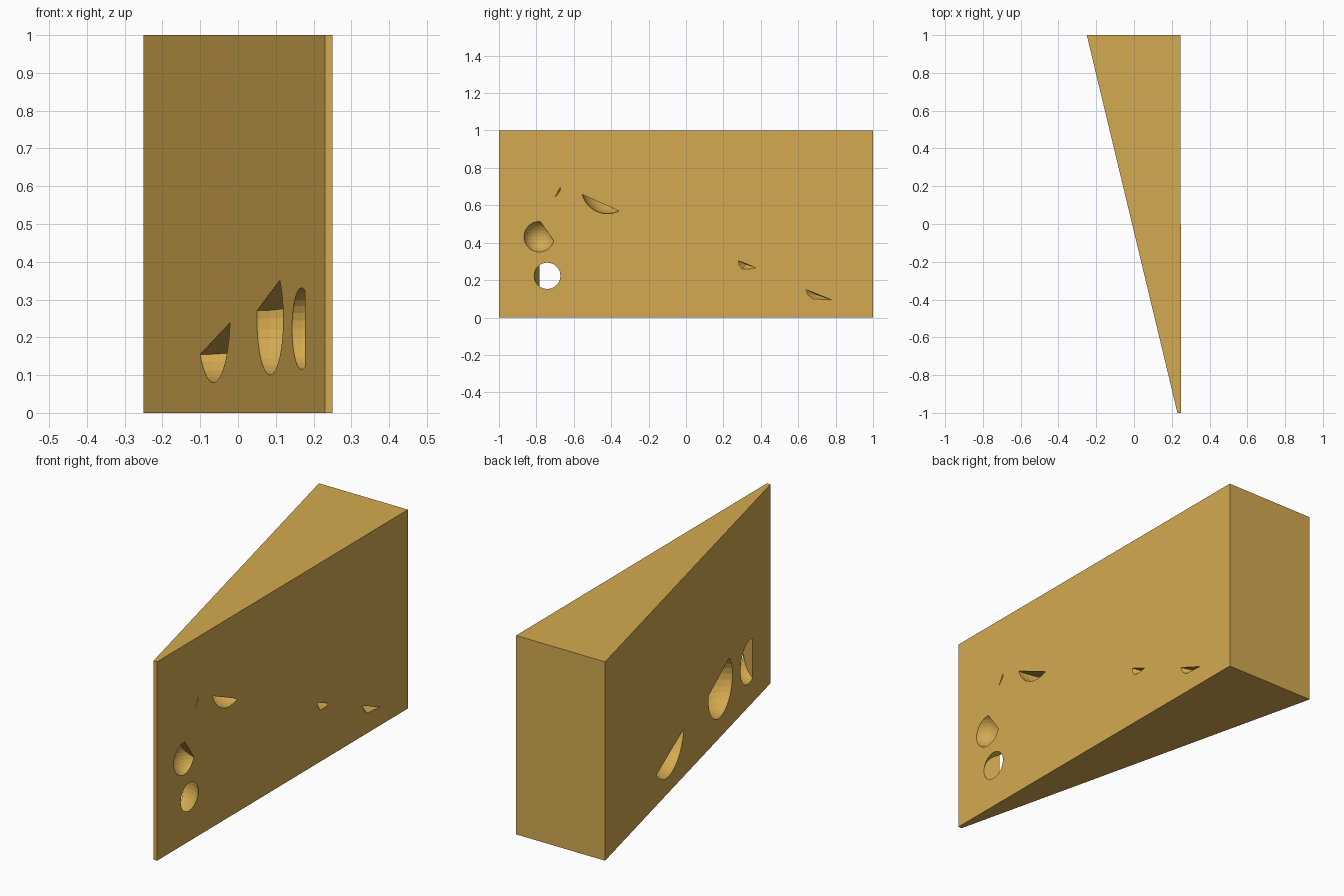
import bpy, bmesh
from mathutils import Vector, Matrix

if "Cube" in bpy.data.objects:
    bpy.data.objects.remove(bpy.data.objects["Cube"])

RIGHT = Vector((1, 0.0025, 0)).normalized()
LEFT = Vector((-1, -0.24, 0)).normalized()


def on_face(face, y, z):
    """Point on the right or left side of the wedge at a given y and z."""
    x = 0.2475 - 0.0025 * y if face is RIGHT else -0.01 - 0.24 * y
    return Vector((x, y, z))


def finish(bm, name):
    bmesh.ops.recalc_face_normals(bm, faces=bm.faces)
    me = bpy.data.meshes.new(name)
    bm.to_mesh(me)
    bm.free()
    ob = bpy.data.objects.new(name, me)
    bpy.context.collection.objects.link(ob)
    return ob


def carve(body, bm):
    """Subtract a closed mesh from the body, then discard it."""
    cutter = finish(bm, "hole_cutter")
    cutter.hide_render = True
    mod = body.modifiers.new("hole", 'BOOLEAN')
    mod.operation, mod.solver, mod.object = 'DIFFERENCE', 'EXACT', cutter
    bpy.context.view_layer.objects.active = body
    bpy.ops.object.modifier_apply(modifier=mod.name)
    bpy.data.objects.remove(cutter)


def bubble(body, face, y, z, r, p1, p2, lift=0.0, lean=None):
    """Spherical hole with one flat side along the chord p1-p2 of the face."""
    bm = bmesh.new()
    centre = on_face(face, y, z) + face * lift
    bmesh.ops.create_uvsphere(bm, u_segments=32, v_segments=16, radius=r,
                              matrix=Matrix.Translation(centre))
    a, b = on_face(face, *p1), on_face(face, *p2)
    bmesh.ops.bisect_plane(bm, geom=bm.verts[:] + bm.edges[:] + bm.faces[:], plane_co=a,
                           plane_no=(lean or face).cross(b - a), clear_outer=True)
    bmesh.ops.holes_fill(bm, edges=[e for e in bm.edges if e.is_boundary], sides=0)
    carve(body, bm)


def nick(body, outline, apex, depth):
    """Small tapered chip in the right side."""
    bm = bmesh.new()
    for y, z in outline:
        bm.verts.new(on_face(RIGHT, y, z))
        bm.verts.new(on_face(RIGHT, y, z) + RIGHT * 0.02)
    bm.verts.new(on_face(RIGHT, *apex) - RIGHT * depth)
    bmesh.ops.convex_hull(bm, input=bm.verts)
    carve(body, bm)


# Wedge body
bm = bmesh.new()
base = bm.faces.new([bm.verts.new((x, y, 0)) for x, y in
                     [(-0.25, 1), (0.245, 1), (0.25, -1), (0.23, -1)]])
top = bmesh.ops.extrude_face_region(bm, geom=[base])
bmesh.ops.translate(bm, vec=(0, 0, 1), verts=[v for v in top["geom"] if isinstance(v, bmesh.types.BMVert)])
wedge = finish(bm, "cheese_wedge")

# Holes in the slanted left side; the last breaks through
bubble(wedge, LEFT, 0.23, 0.273, 0.193, (0.375, 0.155), (0.04, 0.24))
bubble(wedge, LEFT, -0.395, 0.25, 0.15, (-0.25, 0.27), (-0.5, 0.35))
bubble(wedge, LEFT, -0.742, 0.223, 0.108, (-0.783, 0.4), (-0.783, 0.0),
       lean=Vector((-1, 0.42, 0)))

# Holes in the right side
bubble(wedge, RIGHT, -0.785, 0.432, 0.087, (-0.78, 0.515), (-0.70, 0.40), lift=0.03)
bubble(wedge, RIGHT, -0.42, 0.695, 0.14, (-0.56, 0.66), (-0.36, 0.57))

# Small chips in the right side
nick(wedge, [(-0.70, 0.645), (-0.69, 0.652), (-0.672, 0.68), (-0.67, 0.70)], (-0.682, 0.672), 0.02)
nick(wedge, [(0.28, 0.305), (0.284, 0.28), (0.30, 0.26), (0.345, 0.26), (0.372, 0.266)], (0.32, 0.285), 0.04)
nick(wedge, [(0.64, 0.15), (0.652, 0.12), (0.678, 0.10), (0.78, 0.094)], (0.70, 0.122), 0.05)

mat = bpy.data.materials.new("cheese")
mat.diffuse_color = (0.66, 0.40, 0.08, 1)
mat.use_nodes = True
mat.node_tree.nodes["Principled BSDF"].inputs["Base Color"].default_value = mat.diffuse_color
wedge.data.materials.clear()
wedge.data.materials.append(mat)
